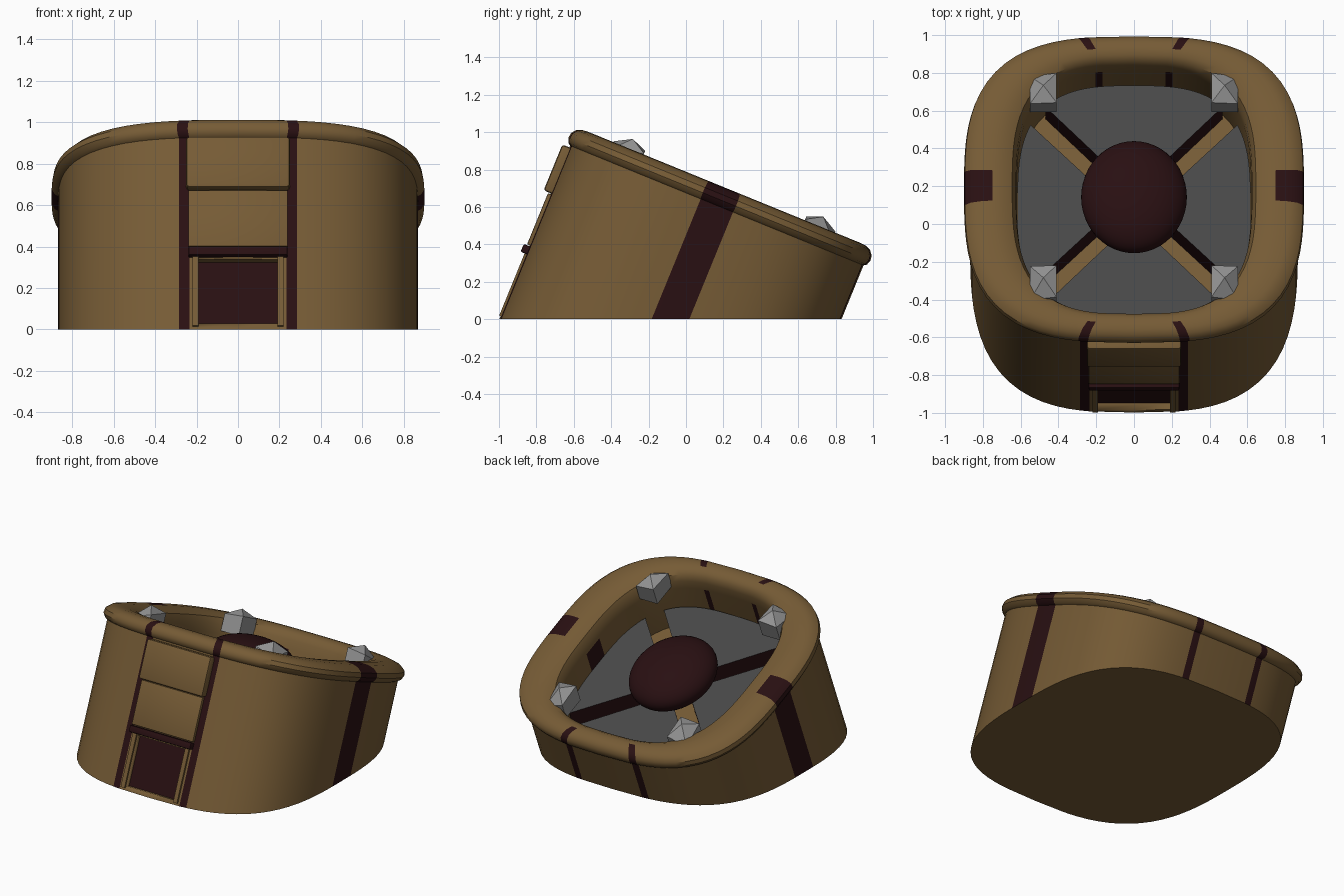
import bpy, bmesh, math
from mathutils import Matrix, Vector

cube = bpy.data.objects.get("Cube")
if cube:
    bpy.data.objects.remove(cube, do_unlink=True)

# Everything is built upright, then leaned back by this tilt
TILT = Matrix.Rotation(-math.radians(22.2), 4, 'X')
CY = -0.077   # centre of the drum along its own depth axis


def material(name, rgb):
    m = bpy.data.materials.new(name)
    m.use_nodes = True
    m.diffuse_color = (*rgb, 1)
    bsdf = m.node_tree.nodes["Principled BSDF"]
    bsdf.inputs["Base Color"].default_value = (*rgb, 1)
    bsdf.inputs["Roughness"].default_value = 0.8
    return m


BROWN = material("brown", (0.18, 0.105, 0.036))
MAROON = material("dark_maroon", (0.022, 0.005, 0.006))
GREY = material("dark_grey", (0.065, 0.065, 0.065))
LIGHT = material("light_grey", (0.3, 0.3, 0.3))


def finish(bm, name, mats, smooth=True):
    bmesh.ops.recalc_face_normals(bm, faces=bm.faces[:])
    me = bpy.data.meshes.new(name)
    bm.to_mesh(me)
    bm.free()
    ob = bpy.data.objects.new(name, me)
    bpy.context.collection.objects.link(ob)
    for m in mats:
        me.materials.append(m)
    bpy.ops.object.select_all(action='DESELECT')
    ob.select_set(True)
    bpy.context.view_layer.objects.active = ob
    if smooth:
        bpy.ops.object.shade_smooth_by_angle(angle=math.radians(35))
    return ob


def box(name, x, y, z, mat, bevel=0.0):
    """Box from ranges in the tilted frame."""
    bm = bmesh.new()
    bmesh.ops.create_cube(bm, size=1)
    for v in bm.verts:
        v.co = [r[0] + (c + 0.5) * (r[1] - r[0]) for c, r in zip(v.co, (x, y, z))]
    if bevel:
        bmesh.ops.bevel(bm, geom=bm.edges[:], offset=bevel, segments=2, affect='EDGES', profile=0.5)
    bm.transform(TILT)
    return finish(bm, name, [mat])


def rounded(phi):
    """Point on a unit rounded square at an angle."""
    c, s = math.cos(phi), math.sin(phi)
    r = (abs(c) ** 3 + abs(s) ** 3) ** (-1 / 3)
    return r * c, r * s


# Angles round the drum, with exact edges for the straps
def edge_angle(f):
    return math.atan2(f, (1 - f ** 3) ** (1 / 3))


side = edge_angle(0.11)
strap_in, strap_out = math.pi / 2 - edge_angle(0.27), math.pi / 2 - edge_angle(0.328)
STEPS = 16
quarter = [0, side] + [side + (strap_out - side) * i / STEPS for i in range(1, STEPS)]
quarter += [strap_out, strap_in]
half = quarter + [math.pi / 2] + [math.pi - q for q in reversed(quarter[1:])]
angles = half + [a + math.pi for a in half]


def is_strap(a):
    a = a % math.pi
    a = min(a, math.pi - a)
    return a < side or strap_out < a < strap_in


# Drum shell: half width, half depth, height along outer wall, rim and inner wall
profile = [(0.868, 0.847, -0.75), (0.868, 0.847, 0.625), (0.885, 0.862, 0.635),
           (0.9, 0.872, 0.66), (0.895, 0.868, 0.69), (0.865, 0.848, 0.715),
           (0.82, 0.82, 0.727), (0.75, 0.785, 0.73), (0.69, 0.75, 0.722),
           (0.645, 0.723, 0.7), (0.625, 0.71, 0.66), (0.62, 0.707, 0.6), (0.62, 0.707, 0.28)]
bm = bmesh.new()
loops = []
for a, b, z in profile:
    loops.append([bm.verts.new((a * rounded(t)[0], CY + b * rounded(t)[1], z)) for t in angles])
count = len(angles)
for j in range(len(loops) - 1):
    for i in range(count):
        k = (i + 1) % count
        f = bm.faces.new((loops[j][i], loops[j][k], loops[j + 1][k], loops[j + 1][i]))
        end = angles[k] if k else 2 * math.pi
        on_band = j < 7 or j == len(loops) - 2
        f.material_index = int(on_band and is_strap((angles[i] + end) / 2))
bm.faces.new(loops[-1])
bm.transform(TILT)
bmesh.ops.bisect_plane(bm, geom=bm.verts[:] + bm.edges[:] + bm.faces[:], dist=1e-5,
                       plane_co=(0, 0, 0), plane_no=(0, 0, 1), clear_inner=True)
cap = bmesh.ops.holes_fill(bm, edges=[e for e in bm.edges if e.is_boundary], sides=0)
for f in cap["faces"]:
    f.material_index = 0
drum = finish(bm, "drum_shell", [BROWN, MAROON])

# Recessed window at the front
cutter = box("window_cutter", (-0.19, 0.19), (-1.05, -0.875), (-0.345, -0.01), BROWN)
cutter.hide_render = True
mod = drum.modifiers.new("window", 'BOOLEAN')
mod.operation, mod.solver, mod.object = 'DIFFERENCE', 'EXACT', cutter
bpy.context.view_layer.objects.active = drum
bpy.ops.object.modifier_apply(modifier=mod.name)
bpy.data.objects.remove(cutter, do_unlink=True)
box("window_pane", (-0.19, 0.19), (-0.882, -0.874), (-0.345, -0.01), MAROON)

# Front buckle panels
box("upper_panel", (-0.25, 0.25), (-0.965, -0.87), (0.35, 0.615), BROWN, 0.015)
box("middle_panel", (-0.24, 0.24), (-0.938, -0.88), (0.05, 0.345), BROWN, 0.006)
box("cross_bar", (-0.24, 0.24), (-0.955, -0.88), (0.0, 0.045), MAROON, 0.008)
for name, s in (("left", 1), ("right", -1)):
    box(name + "_window_frame", sorted((0.19 * s, 0.22 * s)), (-0.932, -0.89), (-0.36, 0.0), BROWN)

# Four floor wedges with open channels between them
GAP = 0.085
names = ("left_wedge", "back_wedge", "right_wedge", "front_wedge")
for q, name in enumerate(names):
    d = Vector((round(math.cos(q * math.pi / 2)), round(math.sin(q * math.pi / 2))))
    side_dir = Vector((-d.y, d.x))
    pts = [d * GAP]
    for i in range(-40, 41):
        x, y = rounded(q * math.pi / 2 + i * math.pi / 160)
        p = Vector((0.617 * x, 0.685 * y))
        if p.dot(d) - abs(p.dot(side_dir)) > GAP:
            pts.append(p)
    bm = bmesh.new()
    top = bm.faces.new([bm.verts.new((p.x, p.y + CY, 0.45)) for p in pts])
    skirt = bmesh.ops.extrude_face_region(bm, geom=[top], use_keep_orig=True)
    for v in skirt["geom"]:
        if isinstance(v, bmesh.types.BMVert):
            v.co.z = 0.275
    for f in bm.faces:
        f.material_index = 0 if min(v.co.z for v in f.verts) > 0.4 else 1
    bm.transform(TILT)
    finish(bm, name, [GREY, MAROON])

# Central dome
bm = bmesh.new()
bmesh.ops.create_uvsphere(bm, u_segments=48, v_segments=24, radius=1)
bm.transform(TILT @ Matrix.Translation((0, CY, 0.565)) @ Matrix.Diagonal((0.28, 0.315, 0.15, 1)))
finish(bm, "centre_dome", [MAROON])

# Corner studs with a low peaked top, set into the rim
for xname, sx in (("left", 1), ("right", -1)):
    for yname, sy in (("back", 1), ("front", -1)):
        bm = bmesh.new()
        corners = [(0.41, 0.465, 0.75), (0.55, 0.465, 0.735), (0.55, 0.64, 0.69), (0.41, 0.64, 0.735)]
        low = [bm.verts.new((x * sx, CY + y * sy, 0.62)) for x, y, z in corners]
        high = [bm.verts.new((x * sx, CY + y * sy, z)) for x, y, z in corners]
        peak = bm.verts.new((0.48 * sx, CY + 0.55 * sy, 0.785))
        bm.faces.new(low)
        for i in range(4):
            k = (i + 1) % 4
            bm.faces.new((low[i], low[k], high[k], high[i]))
            bm.faces.new((high[i], high[k], peak))
        bm.transform(TILT)
        finish(bm, f"{yname}_{xname}_stud", [LIGHT], smooth=False)
